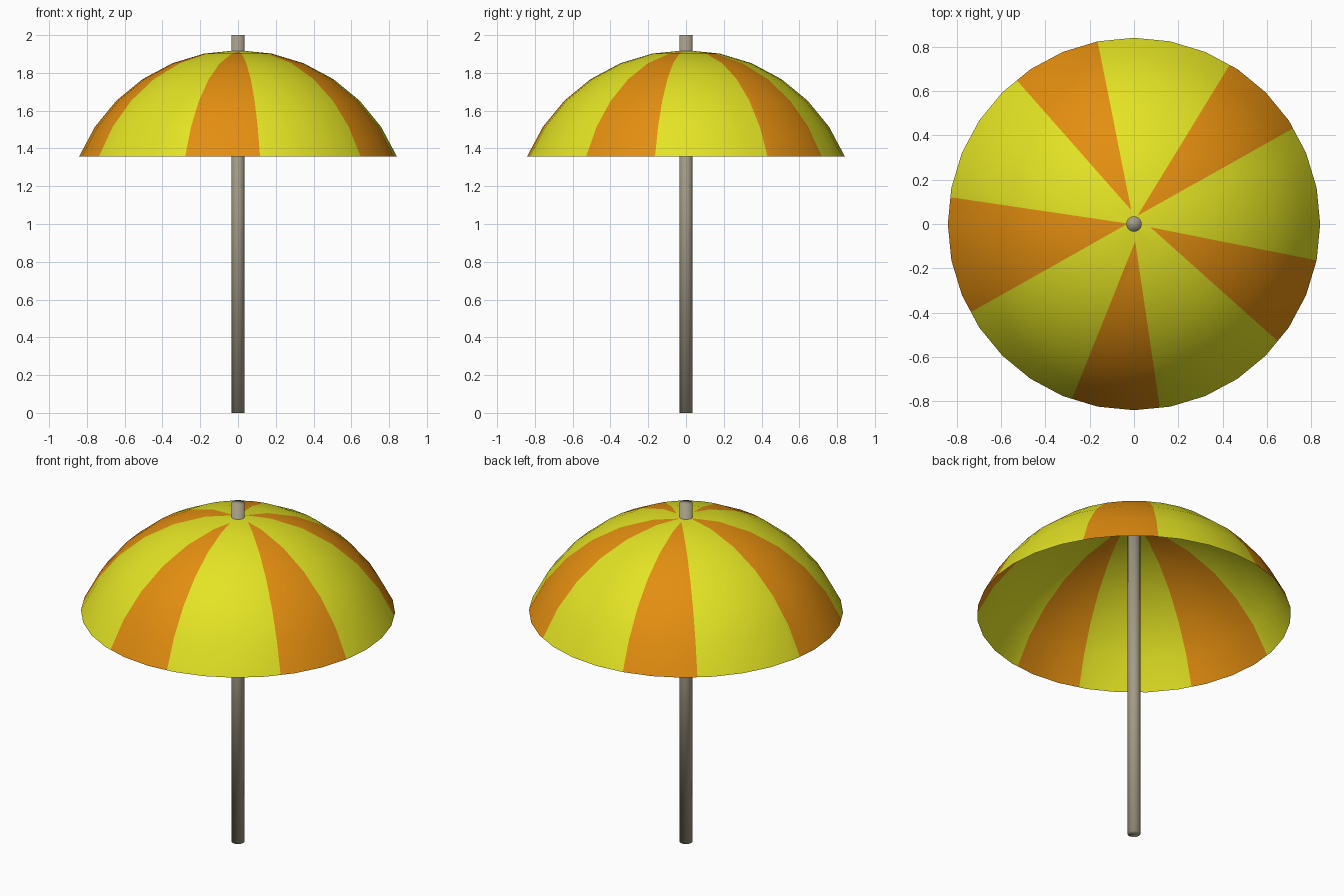
import bpy, bmesh, math
from mathutils import Vector, Matrix

if "Cube" in bpy.data.objects:
    bpy.data.objects.remove(bpy.data.objects["Cube"])


def material(name, rgb):
    m = bpy.data.materials.new(name)
    m.diffuse_color = (*rgb, 1.0)
    m.use_nodes = True
    m.node_tree.nodes["Principled BSDF"].inputs["Base Color"].default_value = m.diffuse_color
    return m


def make_object(name, bm, mats):
    mesh = bpy.data.meshes.new(name)
    for f in bm.faces:
        f.smooth = True
    bm.to_mesh(mesh)
    bm.free()
    for m in mats:
        mesh.materials.append(m)
    ob = bpy.data.objects.new(name, mesh)
    bpy.context.collection.objects.link(ob)
    return ob


def polar(radius, degrees):
    a = math.radians(degrees)
    return Vector((radius * math.cos(a), radius * math.sin(a), 0))


yellow = material("canopy yellow", (0.77, 0.77, 0.018))
orange = material("stripe orange", (0.77, 0.27, 0.005))
grey = material("pole warm grey", (0.37, 0.33, 0.24))

# Pole
bm = bmesh.new()
bmesh.ops.create_cone(bm, cap_ends=True, segments=16, radius1=0.035, radius2=0.035,
                      depth=2.0, matrix=Matrix.Translation((0, 0, 1)))
make_object("pole", bm, [grey])

# Canopy: open cap of a sphere, six rings deep
R, ZC = 0.91, 1.01
bm = bmesh.new()
bmesh.ops.create_uvsphere(bm, u_segments=32, v_segments=16, radius=R,
                          matrix=Matrix.Translation((0, 0, ZC)))
bmesh.ops.delete(bm, geom=[v for v in bm.verts if v.co.z < 1.34], context='VERTS')

# Stripes: start and end angle at the rim, then near the crown
stripes = [(31, 59, 35, 60), (101.25, 129.2, 101.25, 124), (171.7, 208.4, 172, 206),
           (250.5, 278, 256, 277), (320.8, 348.75, 327, 348.75)]


def in_sector(f, mid):
    c = f.calc_center_median()
    return Vector((c.x, c.y)).normalized().dot(polar(1, mid).xy) > math.cos(math.radians(36))


cuts = []
for a, b, a_in, b_in in stripes:
    mid = (a + b) / 2
    planes = []
    for rim, inner in ((a, a_in), (b, b_in)):
        p, q = polar(0.84, rim), polar(0.25, inner)
        n = (p - q).cross(Vector((0, 0, 1))).normalized()
        if n.dot(polar(0.84, mid) - p) < 0:
            n = -n
        planes.append((p, n))
        faces = [f for f in bm.faces if in_sector(f, mid)]
        geom = faces + list({e for f in faces for e in f.edges}) + \
            list({v for f in faces for v in f.verts})
        bmesh.ops.bisect_plane(bm, geom=geom, dist=1e-5, plane_co=p, plane_no=n)
    cuts.append((mid, planes))

# Colour faces lying between the two cuts of a stripe
for f in bm.faces:
    c = f.calc_center_median()
    for mid, planes in cuts:
        if in_sector(f, mid) and all((c - p).dot(n) > 0 for p, n in planes):
            f.material_index = 1
make_object("canopy", bm, [yellow, orange])
